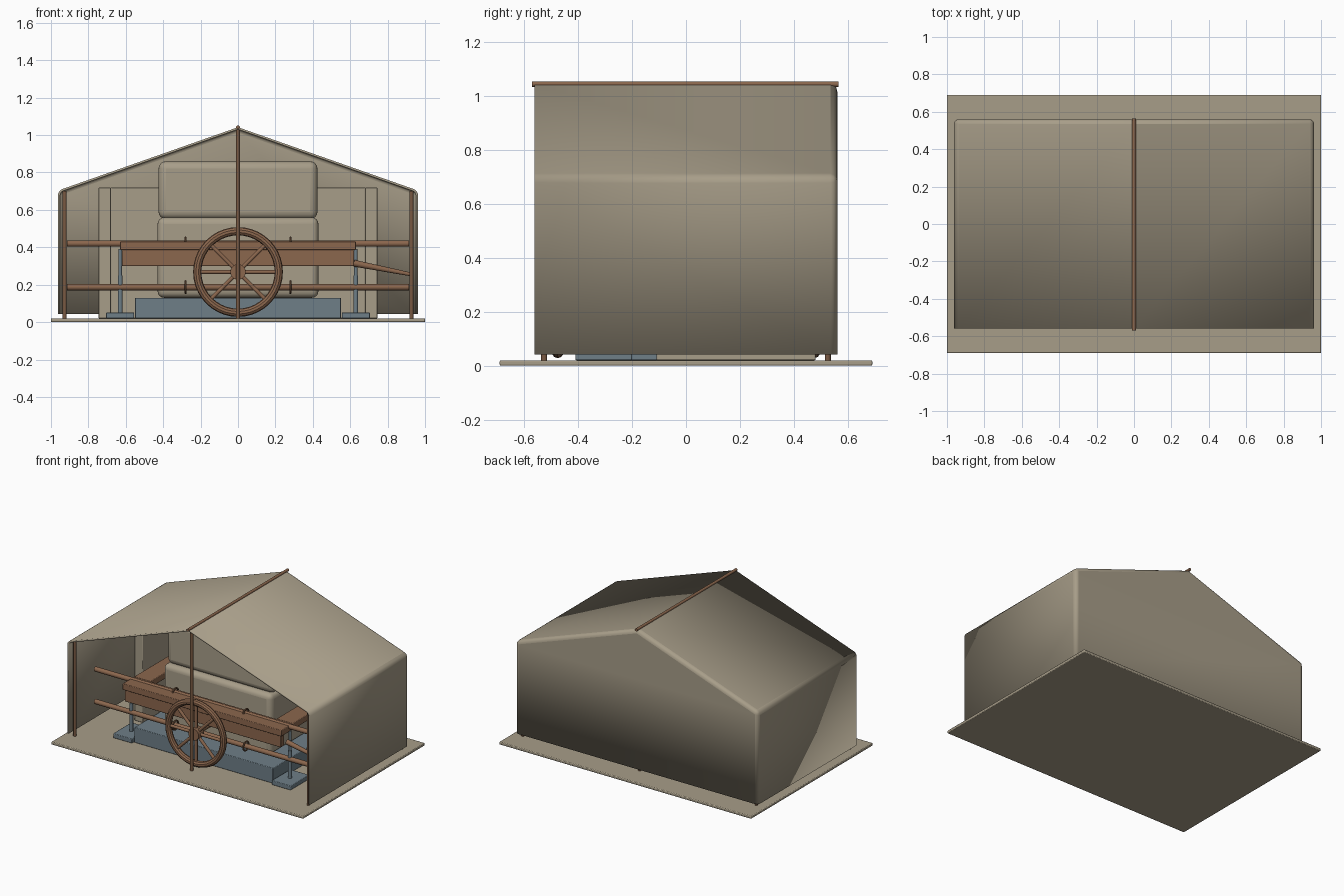
import bpy, bmesh, math
from mathutils import Vector

cube = bpy.data.objects.get("Cube")
if cube:
    bpy.data.objects.remove(cube)


def material(name, rgb):
    m = bpy.data.materials.new(name)
    m.use_nodes = True
    m.diffuse_color = (*rgb, 1)
    m.node_tree.nodes["Principled BSDF"].inputs["Base Color"].default_value = (*rgb, 1)
    return m


CANVAS = material("canvas_tan", (0.39, 0.34, 0.25))
WOOD = material("warm_wood", (0.26, 0.135, 0.075))
POLE = material("dark_wood", (0.19, 0.10, 0.055))
STEEL = material("blue_grey", (0.156, 0.21, 0.245))


def finish(ob, name, mat, bevel=0, segments=2, angle=40):
    ob.name = name
    ob.data.materials.append(mat)
    if bevel:
        mod = ob.modifiers.new("soft_edges", "BEVEL")
        mod.width, mod.segments = bevel, segments
        mod.limit_method, mod.angle_limit = "ANGLE", math.radians(angle)
    bpy.ops.object.select_all(action="DESELECT")
    ob.select_set(True)
    bpy.context.view_layer.objects.active = ob
    bpy.ops.object.shade_smooth_by_angle(angle=math.radians(35))
    return ob


def box(name, x, y, z, mat, bevel=0.004, segments=2):
    """Box from (low, high) ranges."""
    bpy.ops.mesh.primitive_cube_add(size=1)
    ob = bpy.context.object
    for v in ob.data.vertices:
        v.co = [lo + (hi - lo) * (c + 0.5) for c, (lo, hi) in zip(v.co, (x, y, z))]
    return finish(ob, name, mat, bevel, segments)


def rod(name, a, b, radius, mat, tip=None):
    """Round bar from a to b, optionally tapered."""
    a, b = Vector(a), Vector(b)
    bpy.ops.mesh.primitive_cone_add(vertices=14, radius1=radius, radius2=tip or radius,
                                    depth=(b - a).length, location=(a + b) / 2)
    ob = bpy.context.object
    ob.rotation_euler = (b - a).to_track_quat("Z", "Y").to_euler()
    return finish(ob, name, mat)


def ring(name, centre, axis, major, minor, mat, sides=40):
    bpy.ops.mesh.primitive_torus_add(major_radius=major, minor_radius=minor, major_segments=sides,
                                     minor_segments=10, location=centre)
    ob = bpy.context.object
    ob.rotation_euler = Vector(axis).to_track_quat("Z", "Y").to_euler()
    return finish(ob, name, mat)


# Ground sheet
box("ground_sheet", (-1, 1), (-0.69, 0.69), (0, 0.02), CANVAS, 0.005)

# Tent: extruded gable profile with a closed back
bm = bmesh.new()
profile = [(-0.963, 0.042), (-0.963, 0.703), (0, 1.042), (0.963, 0.703), (0.963, 0.042)]
front = [bm.verts.new((x, -0.56, z)) for x, z in profile]
back = [bm.verts.new((x, 0.56, z)) for x, z in profile]
for i in range(4):
    bm.faces.new((front[i], front[i + 1], back[i + 1], back[i]))
bm.faces.new(back)
bmesh.ops.recalc_face_normals(bm, faces=bm.faces)
if bm.faces[0].calc_center_median().x * bm.faces[0].normal.x < 0:
    bmesh.ops.reverse_faces(bm, faces=bm.faces)
mesh = bpy.data.meshes.new("tent_canvas")
bm.to_mesh(mesh)
bm.free()
tent = bpy.data.objects.new("tent_canvas", mesh)
bpy.context.collection.objects.link(tent)
finish(tent, "tent_canvas", CANVAS, 0.025, 3, 50)
shell = tent.modifiers.new("cloth_thickness", "SOLIDIFY")
shell.thickness, shell.offset = 0.012, -1

# Tent poles and ridge
rod("ridge_pole", (0, -0.57, 1.042), (0, 0.565, 1.042), 0.01, WOOD)
for end, y in (("front", -0.525), ("back", 0.525)):
    rod(end + "_centre_pole", (0, y, 0.02), (0, y, 1.04), 0.011, POLE)
    for side, x in (("left", 0.927), ("right", -0.927)):
        rod(f"{end}_{side}_pole", (x, y, 0.02), (x, y, 0.70), 0.011, POLE)

# Low three-sided screen around the back of the cart
for side, s in (("left", 1), ("right", -1)):
    box(side + "_screen", sorted((s * 0.68, s * 0.745)), (-0.11, 0.48), (0.02, 0.72), CANVAS)
box("back_screen", (-0.68, 0.68), (0.41, 0.48), (0.02, 0.72), CANVAS)

# Plinth and padded bundles
box("plinth", (-0.55, 0.55), (-0.39, 0.39), (0.02, 0.13), STEEL)
box("lower_bundle", (-0.43, 0.43), (-0.24, 0.24), (0.13, 0.56), CANVAS, 0.035, 4)
box("upper_bundle", (-0.425, 0.425), (-0.21, 0.21), (0.55, 0.86), CANVAS, 0.04, 4)

# Timber frame, rails, wheels, posts and feet, repeated front and back
for end, d in (("front", -1), ("back", 1)):
    def span(lo, hi):
        return sorted((d * lo, d * hi))

    box(end + "_plank", (-0.63, 0.63), span(0.28, 0.41), (0.385, 0.43), WOOD)
    box(end + "_apron", (-0.62, 0.62), span(0.36, 0.40), (0.30, 0.385), WOOD)
    for level, z in (("upper", 0.42), ("lower", 0.187)):
        rod(f"{end}_{level}_rail", (-0.915, d * 0.31, z), (0.915, d * 0.31, z), 0.017, WOOD)
        for side, x in (("left", 0.28), ("right", -0.28)):
            ring(f"{end}_{level}_{side}_loop", (x, d * 0.31, z), (1, 0, 0), 0.031, 0.006, POLE, 20)
    for side, s in (("left", 1), ("right", -1)):
        x = s * 0.63
        box(f"{end}_{side}_foot", (x - 0.075, x + 0.075), span(0.20, 0.41), (0.02, 0.052), STEEL)
        rod(f"{end}_{side}_post", (x, d * 0.31, 0.05), (x, d * 0.31, 0.25), 0.013, STEEL)
        rod(f"{end}_{side}_post_top", (x, d * 0.31, 0.25), (x, d * 0.31, 0.39), 0.009, STEEL)

    # Spoked wheel
    y, hub_z = d * 0.475, 0.268
    ring(end + "_wheel_rim", (0, y, hub_z), (0, 1, 0), 0.218, 0.022, WOOD)
    rod(end + "_wheel_hub", (0, y - 0.03, hub_z), (0, y + 0.03, hub_z), 0.042, WOOD)
    rod(end + "_axle", (0, y, hub_z), (0, d * 0.22, hub_z), 0.016, POLE)
    for i in range(8):
        a = i * math.tau / 8
        tip = (0.215 * math.cos(a), y, hub_z + 0.215 * math.sin(a))
        rod(f"{end}_spoke_{i + 1}", (0, y, hub_z), tip, 0.011, WOOD)

for side, s in (("left", 1), ("right", -1)):
    box(side + "_plank", sorted((s * 0.50, s * 0.63)), (-0.28, 0.28), (0.385, 0.43), WOOD)

# Sloping handle
rod("handle", (0.62, -0.33, 0.315), (0.925, -0.33, 0.255), 0.018, WOOD, 0.01)
